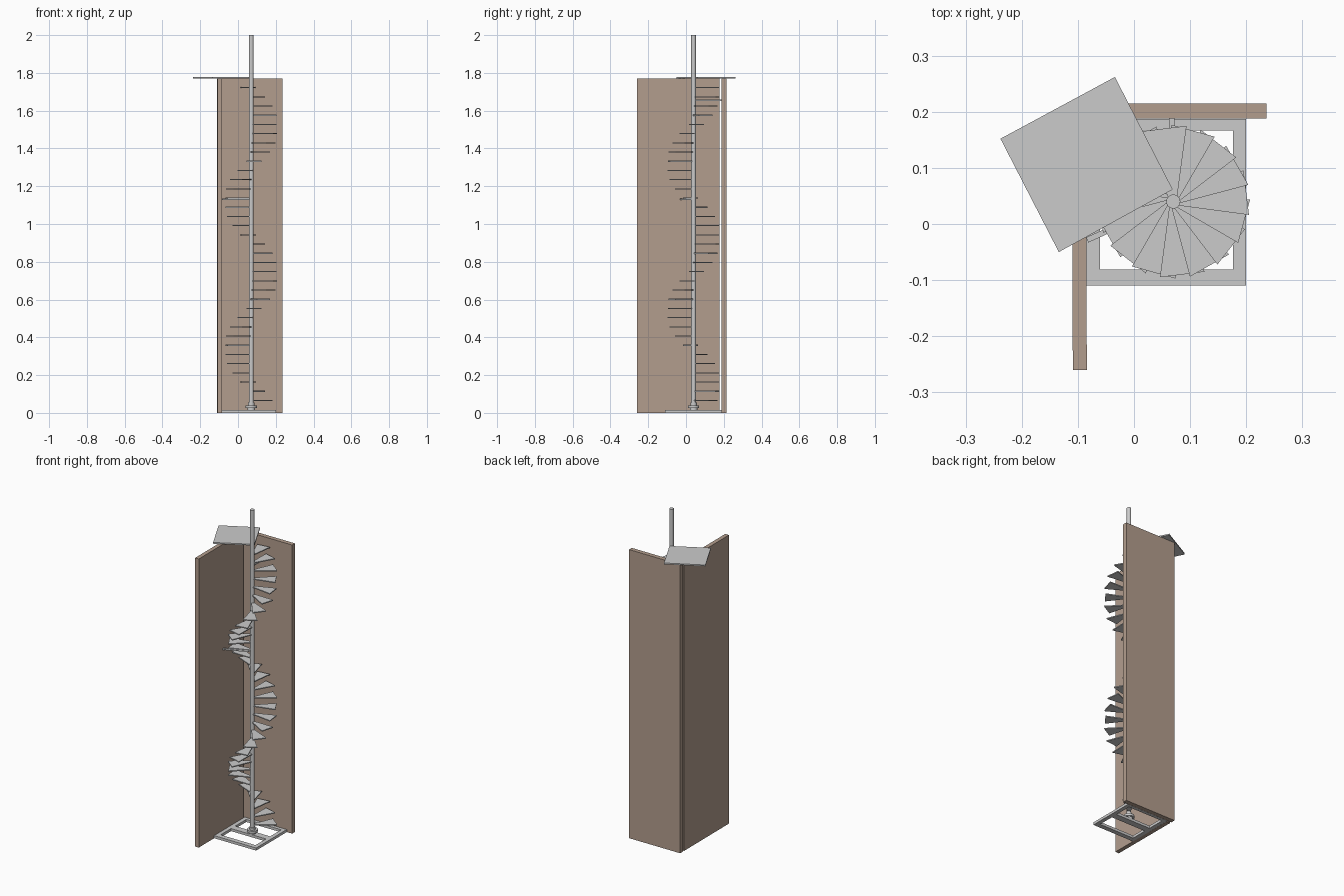
import bpy, bmesh
from math import sin, cos, radians

if "Cube" in bpy.data.objects:
    bpy.data.objects.remove(bpy.data.objects["Cube"])

CX, CY = 0.07, 0.04      # post axis
R = 0.137                # tread outer radius

def prism(name, pts, z0, z1, color=None):
    bm = bmesh.new()
    f = bm.faces.new([bm.verts.new((x, y, z0)) for x, y in pts])
    ext = bmesh.ops.extrude_face_region(bm, geom=[f])
    vs = [g for g in ext["geom"] if isinstance(g, bmesh.types.BMVert)]
    bmesh.ops.translate(bm, verts=vs, vec=(0, 0, z1 - z0))
    bmesh.ops.recalc_face_normals(bm, faces=bm.faces)
    me = bpy.data.meshes.new(name)
    bm.to_mesh(me)
    bm.free()
    ob = bpy.data.objects.new(name, me)
    bpy.context.collection.objects.link(ob)
    if color:
        me.materials.append(color)
    return ob

def box(name, x0, x1, y0, y1, z0, z1, color=None):
    return prism(name, [(x0, y0), (x1, y0), (x1, y1), (x0, y1)], z0, z1, color)

def cyl(name, r, z0, z1):
    bpy.ops.mesh.primitive_cylinder_add(vertices=24, radius=r, depth=z1 - z0,
                                        location=(CX, CY, (z0 + z1) / 2))
    ob = bpy.context.object
    ob.name = name
    bpy.ops.object.shade_smooth_by_angle()

def polar(r, deg, side=0.0):
    a = radians(deg)
    return (CX + r * cos(a) - side * sin(a), CY + r * sin(a) + side * cos(a))

# Corner walls
tan = bpy.data.materials.new("wall_tan")
tan.diffuse_color = (0.45, 0.34, 0.27, 1)
tan.use_nodes = True
tan.node_tree.nodes["Principled BSDF"].inputs["Base Color"].default_value = tan.diffuse_color
box("back_wall", -0.111, 0.236, 0.188, 0.215, 0, 1.77, tan)
prism("left_wall", [(-0.109, -0.26), (-0.084, -0.26), (-0.086, 0.178), (-0.111, 0.178)], 0, 1.77, tan)

# Base frame with a middle beam
box("frame_front", -0.085, 0.2, -0.11, -0.081, 0, 0.016)
box("frame_back", -0.085, 0.2, 0.167, 0.187, 0, 0.016)
box("frame_left", -0.085, -0.061, -0.081, 0.167, 0, 0.016)
box("frame_right", 0.176, 0.2, -0.081, 0.167, 0, 0.016)
box("frame_middle", -0.061, 0.176, CY - 0.02, CY + 0.02, 0, 0.016)

# Hub and central post
cyl("base_plate", 0.02, 0.014, 0.028)
cyl("base_hub", 0.03, 0.026, 0.04)
cyl("base_collar", 0.017, 0.04, 0.054)
cyl("post", 0.0125, 0.03, 2.0)

# Wedge treads winding up
for i in range(35):
    a = 52 + 22.5 * i
    z = 0.066 + 0.0487 * i
    prism(f"tread_{i + 1:02d}",
          [polar(0.008, a, -0.008), polar(R, a - 17), polar(R, a + 17), polar(0.008, a, 0.008)],
          z - 0.003, z + 0.003)

# Bars tying the stair to the walls
def wall_bar(name, deg, length, z):
    w = 0.005
    prism(name, [polar(0.008, deg, -w), polar(length, deg, -w),
                 polar(length, deg, w), polar(0.008, deg, w)], z - 0.004, z + 0.004)

wall_bar("left_wall_bar", 204, 0.168, 1.13)
wall_bar("back_wall_bar", 91, 0.148, 1.656)

# Top landing, turned to meet the last tread
prism("landing", [(-0.238, 0.152), (-0.134, -0.05), (0.069, 0.0615), (-0.034, 0.262)], 1.77, 1.778)
